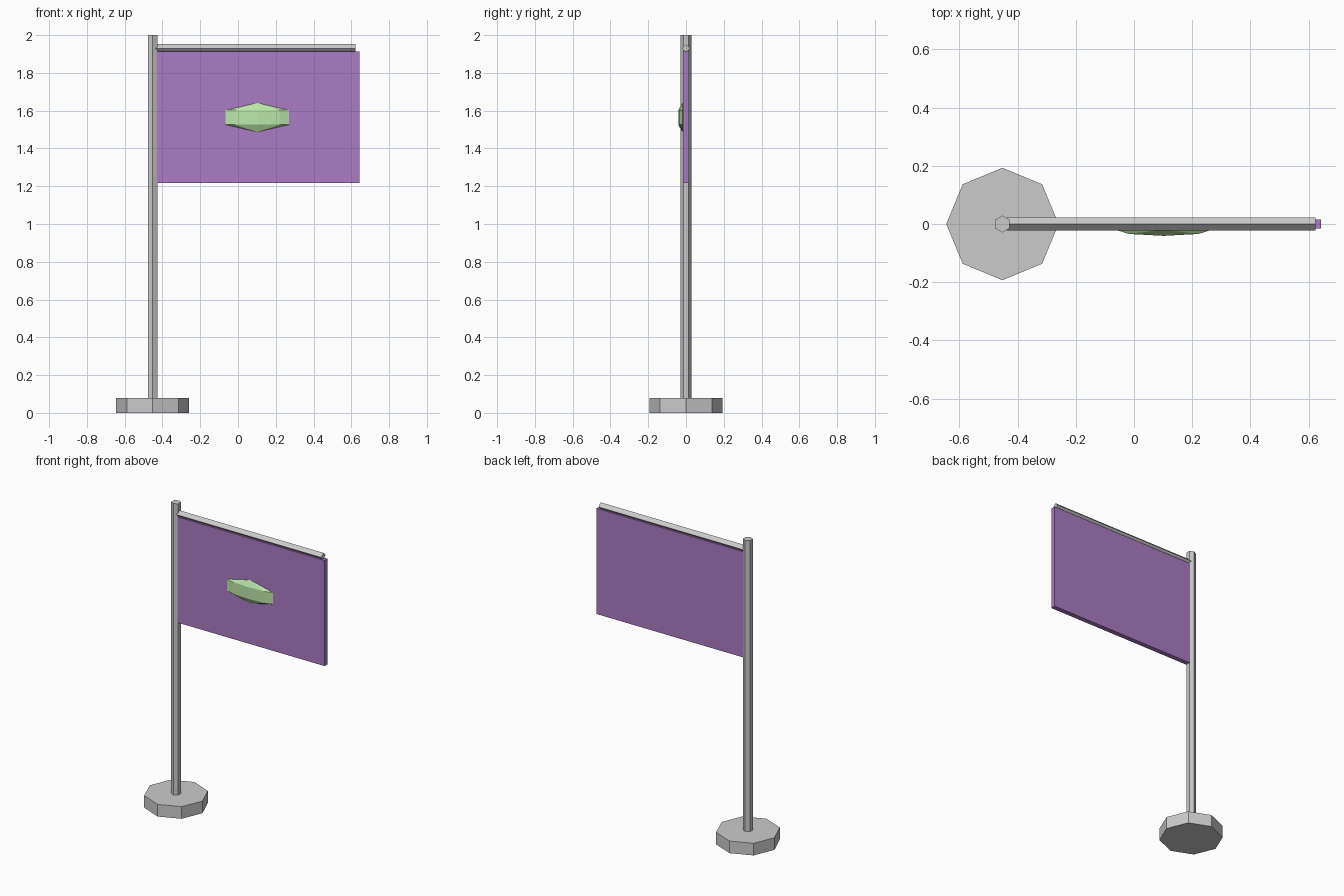
import bpy
from math import radians

if "Cube" in bpy.data.objects:
    bpy.data.objects.remove(bpy.data.objects["Cube"])

POLE_X = -0.452


def finish(name, color=None):
    ob = bpy.context.object
    ob.name = name
    if color:
        mat = bpy.data.materials.new(name + "_color")
        mat.diffuse_color = color
        mat.use_nodes = True
        mat.node_tree.nodes["Principled BSDF"].inputs["Base Color"].default_value = mat.diffuse_color
        ob.data.materials.append(mat)
    return ob


def prism(name, sides, radius, length, center, rotation=(0, 0, 0)):
    bpy.ops.mesh.primitive_cylinder_add(vertices=sides, radius=radius, depth=length,
                                        location=center, rotation=rotation)
    return finish(name)


# Octagonal foot and hexagonal pole
prism("base", 8, 0.193, 0.08, (POLE_X, 0, 0.04))
prism("pole", 6, 0.029, 1.94, (POLE_X, 0, 1.03))

# Four-sided crossbar, standing on its edge
prism("crossbar", 4, 0.022, 1.06, (0.093, 0, 1.93), (0, radians(90), 0))

# Flag panel
bpy.ops.mesh.primitive_cube_add(size=1, location=(0.105, 0, 1.565))
bpy.context.object.scale = (1.074, 0.032, 0.696)
finish("flag", (0.4, 0.2, 0.55, 1))

# Flattened low-poly emblem, half sunk into the front of the flag
bpy.ops.mesh.primitive_uv_sphere_add(segments=8, ring_count=3, radius=1,
                                     location=(0.102, -0.019, 1.564))
bpy.context.object.scale = (0.194, 0.025, 0.077)
finish("emblem", (0.5, 0.8, 0.4, 1))
